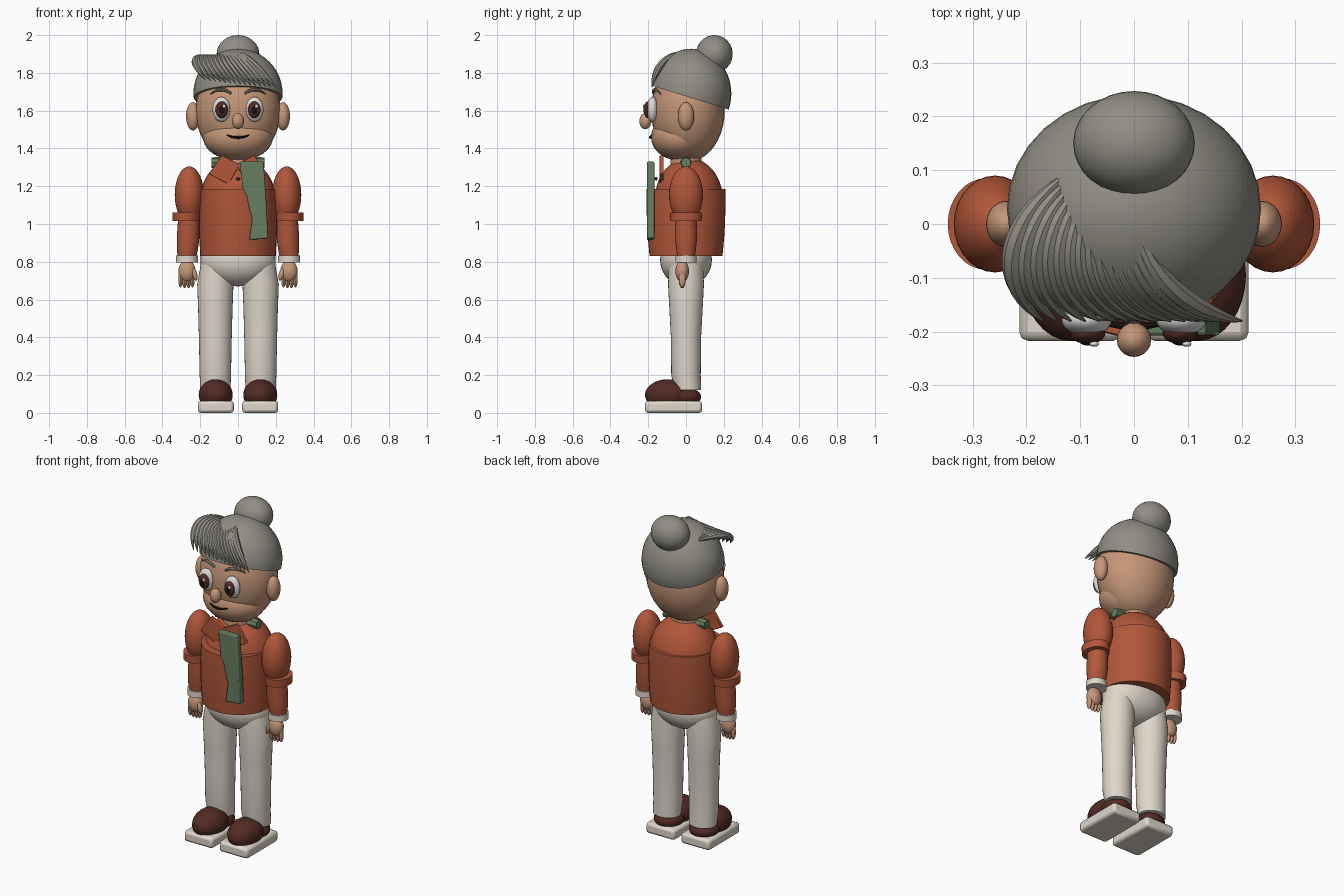
import bpy, bmesh, math
from mathutils import Vector, Matrix

if "Cube" in bpy.data.objects:
    bpy.data.objects.remove(bpy.data.objects["Cube"])


def material(name, rgb):
    m = bpy.data.materials.new(name)
    m.diffuse_color = (*rgb, 1)
    m.use_nodes = True
    m.node_tree.nodes["Principled BSDF"].inputs["Base Color"].default_value = m.diffuse_color
    return m


SKIN = material("skin", (0.56, 0.31, 0.19))
HAIR = material("grey_hair", (0.28, 0.27, 0.23))
RUST = material("rust_cloth", (0.44, 0.095, 0.042))
CREAM = material("cream_cloth", (0.74, 0.68, 0.59))
GREEN = material("green_scarf", (0.13, 0.21, 0.115))
BROWN = material("dark_brown", (0.085, 0.024, 0.018))
WHITE = material("eye_white", (0.72, 0.71, 0.68))
BLACK = material("near_black", (0.012, 0.008, 0.008))


def finish(name, bm, mat):
    bmesh.ops.recalc_face_normals(bm, faces=bm.faces)
    me = bpy.data.meshes.new(name)
    bm.to_mesh(me)
    bm.free()
    me.materials.append(mat)
    ob = bpy.data.objects.new(name, me)
    bpy.context.collection.objects.link(ob)
    return ob


def ball(name, c, r, mat, seg=32, rings=20, cut=None, tilt=0):
    """Ellipsoid; cut = (point, normal) removes the side behind the plane."""
    bm = bmesh.new()
    bmesh.ops.create_uvsphere(bm, u_segments=seg, v_segments=rings, radius=1)
    bmesh.ops.transform(bm, verts=bm.verts, matrix=Matrix.Translation(c)
                        @ Matrix.Rotation(tilt, 4, 'Y') @ Matrix.Diagonal((*r, 1)))
    if cut:
        bmesh.ops.bisect_plane(bm, geom=bm.verts[:] + bm.edges[:] + bm.faces[:],
                               plane_co=cut[0], plane_no=cut[1], clear_inner=True)
        bmesh.ops.holes_fill(bm, edges=[e for e in bm.edges if e.is_boundary])
    return finish(name, bm, mat)


def loft(name, rings, mat, seg=32):
    """Stack of elliptical rings (x, y, z, rx, ry), capped at both ends."""
    bm = bmesh.new()
    loops = []
    for x, y, z, rx, ry in rings:
        angles = [2 * math.pi * i / seg for i in range(seg)]
        loops.append([bm.verts.new((x + rx * math.cos(a), y + ry * math.sin(a), z)) for a in angles])
    for a, b in zip(loops, loops[1:]):
        for i in range(seg):
            j = (i + 1) % seg
            bm.faces.new((a[i], a[j], b[j], b[i]))
    bm.faces.new(loops[0])
    bm.faces.new(loops[-1])
    return finish(name, bm, mat)


def plate(name, outline, y0, y1, mat, bevel=0.006):
    """Outline in x, z extruded from y0 to y1."""
    bm = bmesh.new()
    a = [bm.verts.new((x, y0, z)) for x, z in outline]
    b = [bm.verts.new((x, y1, z)) for x, z in outline]
    bm.faces.new(a)
    bm.faces.new(b[::-1])
    for i in range(len(a)):
        j = (i + 1) % len(a)
        bm.faces.new((a[i], b[i], b[j], a[j]))
    ob = finish(name, bm, mat)
    mod = ob.modifiers.new("bevel", 'BEVEL')
    mod.width, mod.segments = bevel, 2
    return ob


def strand(name, pts, radii, depth, mat):
    """Tapered tube along a smooth path, turned into a mesh."""
    cu = bpy.data.curves.new(name, 'CURVE')
    cu.dimensions = '3D'
    cu.bevel_depth, cu.bevel_resolution, cu.use_fill_caps = depth, 2, True
    sp = cu.splines.new('NURBS')
    sp.points.add(len(pts) - 1)
    for p, co, r in zip(sp.points, pts, radii):
        p.co, p.radius = (*co, 1), r
    sp.use_endpoint_u, sp.order_u, sp.resolution_u = True, min(4, len(pts)), 6
    cu.materials.append(mat)
    ob = bpy.data.objects.new(name, cu)
    bpy.context.collection.objects.link(ob)
    bpy.ops.object.select_all(action='DESELECT')
    ob.select_set(True)
    bpy.context.view_layer.objects.active = ob
    bpy.ops.object.convert(target='MESH')


# Head, jaw, nose and neck
ball("head", (0, 0.01, 1.6), (0.225, 0.195, 0.27), SKIN)
ball("jaw", (0, -0.03, 1.46), (0.185, 0.155, 0.125), SKIN)
ball("nose", (0, -0.215, 1.545), (0.032, 0.032, 0.043), SKIN, 20, 12)
loft("neck", [(0, 0, 1.25, 0.085, 0.085), (0, 0, 1.4, 0.08, 0.08)], SKIN)

# Hair cap, bun and swept fringe
ball("hair_cap", (0, 0.028, 1.69), (0.236, 0.212, 0.238), HAIR, 32, 24,
     cut=((0, 0.02, 1.67), Vector((0, 0.31, 1))))
ball("hair_bun", (0, 0.15, 1.9), (0.113, 0.097, 0.1), HAIR)
LOCKS = 15
for i in range(LOCKS):
    t = i / (LOCKS - 1)
    strand(f"fringe_lock_{i + 1}", [
        (-0.14 + 0.15 * t, 0.08 - 0.1 * t, 1.865 + 0.045 * t),
        (-0.235 + 0.27 * t, -0.11 * t, 1.905 - 0.02 * t),
        (-0.26 + 0.37 * t, -0.11 - 0.055 * t, 1.865 - 0.035 * t),
        (-0.17 + 0.37 * t, -0.18, 1.76 - 0.035 * t)],
        (0.3, 1.1, 1.2, 0.1), 0.022, HAIR)

# Mouth
strand("mouth", [(-0.06, -0.182, 1.472), (-0.025, -0.193, 1.453),
                 (0.025, -0.193, 1.453), (0.06, -0.182, 1.472)], (0.4, 1, 1, 0.4), 0.008, BLACK)

# Torso: straight jacket body and rounded shoulders
loft("jacket_body", [(0, 0, 0.83, 0.2, 0.193), (0, 0, 0.95, 0.206, 0.204),
                     (0, 0, 1.1, 0.205, 0.21), (0, 0, 1.185, 0.2, 0.208)], RUST, 40)
ball("jacket_shoulders", (0, 0.015, 1.13), (0.2, 0.18, 0.22), RUST)
ball("collar_button", (0, -0.158, 1.24), (0.01, 0.008, 0.01), BROWN, 12, 8)

# Scarf: roll under the chin and hanging tail
strand("scarf_roll", [(-0.14, 0, 1.325), (-0.05, 0, 1.325), (0.05, 0, 1.325), (0.14, 0, 1.325)],
       (0.8, 1, 1, 0.8), 0.034, GREEN)
plate("scarf_tail", [(0.01, 1.33), (0.135, 1.33), (0.15, 1.12), (0.16, 0.925), (0.06, 0.915),
                     (0.075, 1.03), (0.06, 1.08), (0.045, 1.15), (0.025, 1.18)],
      -0.207, -0.168, GREEN)

# Hips
ball("hips", (0, 0, 0.81), (0.2, 0.137, 0.14), CREAM)

for s, side in ((-1, "right"), (1, "left")):
    # Face details
    ball(f"ear_{side}", (s * 0.238, 0, 1.57), (0.037, 0.043, 0.075), SKIN, 20, 14)
    ball(f"eye_{side}", (s * 0.088, -0.178, 1.607), (0.047, 0.03, 0.066), WHITE, 24, 16)
    ball(f"iris_{side}", (s * 0.086, -0.203, 1.605), (0.033, 0.02, 0.044), BROWN, 20, 12)
    ball(f"pupil_{side}", (s * 0.086, -0.214, 1.605), (0.018, 0.012, 0.026), BLACK, 16, 10)
    ball(f"eye_glint_{side}", (s * 0.086 + 0.012, -0.223, 1.623), (0.009, 0.005, 0.01), WHITE, 12, 8)
    strand(f"brow_{side}", [(s * 0.035, -0.172, 1.69), (s * 0.065, -0.176, 1.715),
                            (s * 0.11, -0.162, 1.722), (s * 0.145, -0.135, 1.688)],
           (0.6, 1, 1, 0.3), 0.01, HAIR)

    # Collar flap
    plate(f"collar_{side}", [(s * 0.085, 1.365), (-s * 0.01, 1.315), (s * 0.05, 1.21),
                             (s * 0.155, 1.265)], -0.14, -0.118, RUST, 0.003)

    # Arm: puffed sleeve, rolled band, forearm, wrist cuff
    ball(f"upper_sleeve_{side}", (s * 0.258, 0, 1.155), (0.077, 0.09, 0.15), RUST, 28, 18)
    loft(f"sleeve_band_{side}", [(s * 0.275, 0, 1.015, 0.071, 0.082),
                                 (s * 0.275, 0, 1.06, 0.071, 0.085)], RUST)
    loft(f"forearm_{side}", [(s * 0.272, 0, 0.8, 0.045, 0.042), (s * 0.268, 0, 0.86, 0.055, 0.052),
                             (s * 0.264, 0, 0.93, 0.06, 0.059), (s * 0.262, 0, 1.03, 0.055, 0.058)],
         RUST, 24)
    loft(f"wrist_cuff_{side}", [(s * 0.27, 0, 0.795, 0.058, 0.056),
                                (s * 0.27, 0, 0.832, 0.058, 0.056)], CREAM, 24)

    # Hand with fingers and thumb
    ball(f"palm_{side}", (s * 0.27, -0.02, 0.75), (0.046, 0.036, 0.058), SKIN, 20, 14)
    for k in range(4):
        ball(f"finger_{side}_{k + 1}", (s * (0.241 + 0.021 * k), -0.02, 0.7 + 0.004 * abs(k - 1.5)),
             (0.012, 0.018, 0.042), SKIN, 12, 10)
    ball(f"thumb_{side}", (s * 0.23, -0.035, 0.735), (0.014, 0.016, 0.036), SKIN, 12, 10, tilt=s * 0.25)

    # Trouser leg
    loft(f"trouser_leg_{side}", [(s * 0.12, 0.01, 0.12, 0.08, 0.07), (s * 0.12, 0, 0.2, 0.083, 0.078),
                                 (s * 0.12, 0, 0.4, 0.087, 0.08), (s * 0.12, 0, 0.55, 0.091, 0.088),
                                 (s * 0.12, 0, 0.68, 0.096, 0.095), (s * 0.11, 0, 0.8, 0.085, 0.09)], CREAM)

    # Shoe: upper, heel and bevelled sole
    floor = ((0, 0, 0.058), Vector((0, 0, 1)))
    ball(f"shoe_upper_{side}", (s * 0.118, -0.095, 0.095), (0.09, 0.122, 0.083), BROWN, cut=floor)
    ball(f"shoe_heel_{side}", (s * 0.118, -0.01, 0.085), (0.085, 0.09, 0.05), BROWN, cut=floor)
    x0, x1 = s * 0.022, s * 0.213
    plate(f"shoe_sole_{side}", [(x0, 0), (x1, 0), (x1, 0.064), (x0, 0.064)],
          -0.217, 0.085, CREAM, 0.016)

# Smooth shading with crisp edges
bpy.ops.object.select_all(action='SELECT')
bpy.context.view_layer.objects.active = bpy.data.objects["head"]
bpy.ops.object.shade_smooth_by_angle(angle=math.radians(35))
